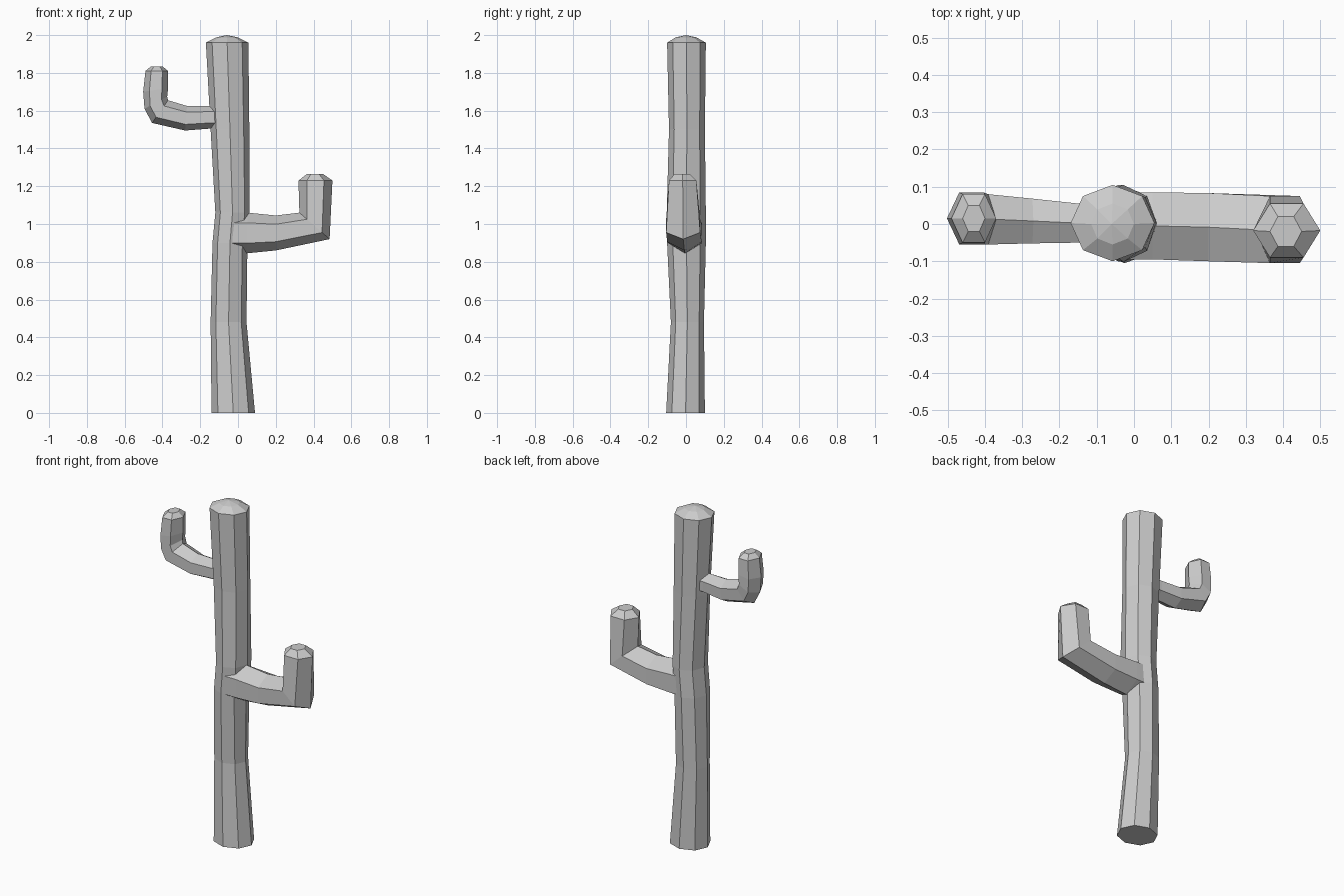
import bpy, bmesh
from math import sin, cos, pi

if "Cube" in bpy.data.objects:
    bpy.data.objects.remove(bpy.data.objects["Cube"])


def loft(name, rings, tip):
    """Skin a list of vertex rings, cap the start, close the end on a tip."""
    bm = bmesh.new()
    loops = [[bm.verts.new(p) for p in r] for r in rings]
    n = len(loops[0])
    for a, b in zip(loops, loops[1:]):
        for i in range(n):
            j = (i + 1) % n
            bm.faces.new((a[i], a[j], b[j], b[i]))
    bm.faces.new(loops[0][::-1])
    if tip:
        t = bm.verts.new(tip)
        for i in range(n):
            bm.faces.new((loops[-1][i], loops[-1][(i + 1) % n], t))
    else:
        bm.faces.new(loops[-1])
    bmesh.ops.recalc_face_normals(bm, faces=bm.faces)
    me = bpy.data.meshes.new(name)
    bm.to_mesh(me)
    bm.free()
    ob = bpy.data.objects.new(name, me)
    bpy.context.collection.objects.link(ob)
    return ob


def trunk_ring(z, x0, x1, y0, y1):
    cx, cy, rx, ry = (x0 + x1) / 2, (y0 + y1) / 2, (x1 - x0) / 2, (y1 - y0) / 2
    return [(cx + rx * cos(i * pi / 4), cy + ry * sin(i * pi / 4), z) for i in range(8)]


def arm_ring(inner, outer, y0, y1):
    """Hexagon with corners at the inner and outer profile points."""
    cx, cz = (inner[0] + outer[0]) / 2, (inner[1] + outer[1]) / 2
    dx, dz = outer[0] - cx, outer[1] - cz
    cy, ry = (y0 + y1) / 2, (y1 - y0) / 2 / sin(pi / 3)
    return [(cx + dx * cos(i * pi / 3), cy + ry * sin(i * pi / 3), cz + dz * cos(i * pi / 3))
            for i in range(6)]


# Trunk: eight-sided, slightly wavering, with a low dome
loft("trunk", [trunk_ring(*r) for r in (
    (0.00, -0.14, 0.09, -0.105, 0.10),
    (0.48, -0.145, 0.045, -0.08, 0.095),
    (0.90, -0.135, 0.05, -0.10, 0.105),
    (1.06, -0.12, 0.062, -0.102, 0.105),
    (1.50, -0.145, 0.06, -0.09, 0.10),
    (1.96, -0.17, 0.055, -0.10, 0.105),
    (1.988, -0.115, 0.0, -0.055, 0.055))], (-0.06, 0, 2.0))

# Lower arm on the right
loft("right_arm", [arm_ring(*r) for r in (
    ((-0.03, 1.06), (-0.03, 0.845), -0.095, 0.085),
    ((0.05, 1.06), (0.05, 0.845), -0.095, 0.085),
    ((0.20, 1.045), (0.20, 0.86), -0.10, 0.083),
    ((0.325, 1.06), (0.485, 0.92), -0.105, 0.075),
    ((0.32, 1.23), (0.50, 1.23), -0.09, 0.055),
    ((0.365, 1.265), (0.45, 1.265), -0.06, 0.02))], None)

# Upper arm on the left
loft("left_arm", [arm_ring(*r) for r in (
    ((-0.06, 1.625), (-0.06, 1.505), -0.05, 0.05),
    ((-0.15, 1.625), (-0.15, 1.505), -0.05, 0.055),
    ((-0.27, 1.625), (-0.28, 1.495), -0.052, 0.068),
    ((-0.37, 1.655), (-0.455, 1.535), -0.055, 0.08),
    ((-0.375, 1.675), (-0.495, 1.61), -0.055, 0.085),
    ((-0.37, 1.72), (-0.502, 1.70), -0.055, 0.085),
    ((-0.37, 1.81), (-0.49, 1.81), -0.05, 0.08),
    ((-0.40, 1.835), (-0.46, 1.835), -0.02, 0.05))], None)
